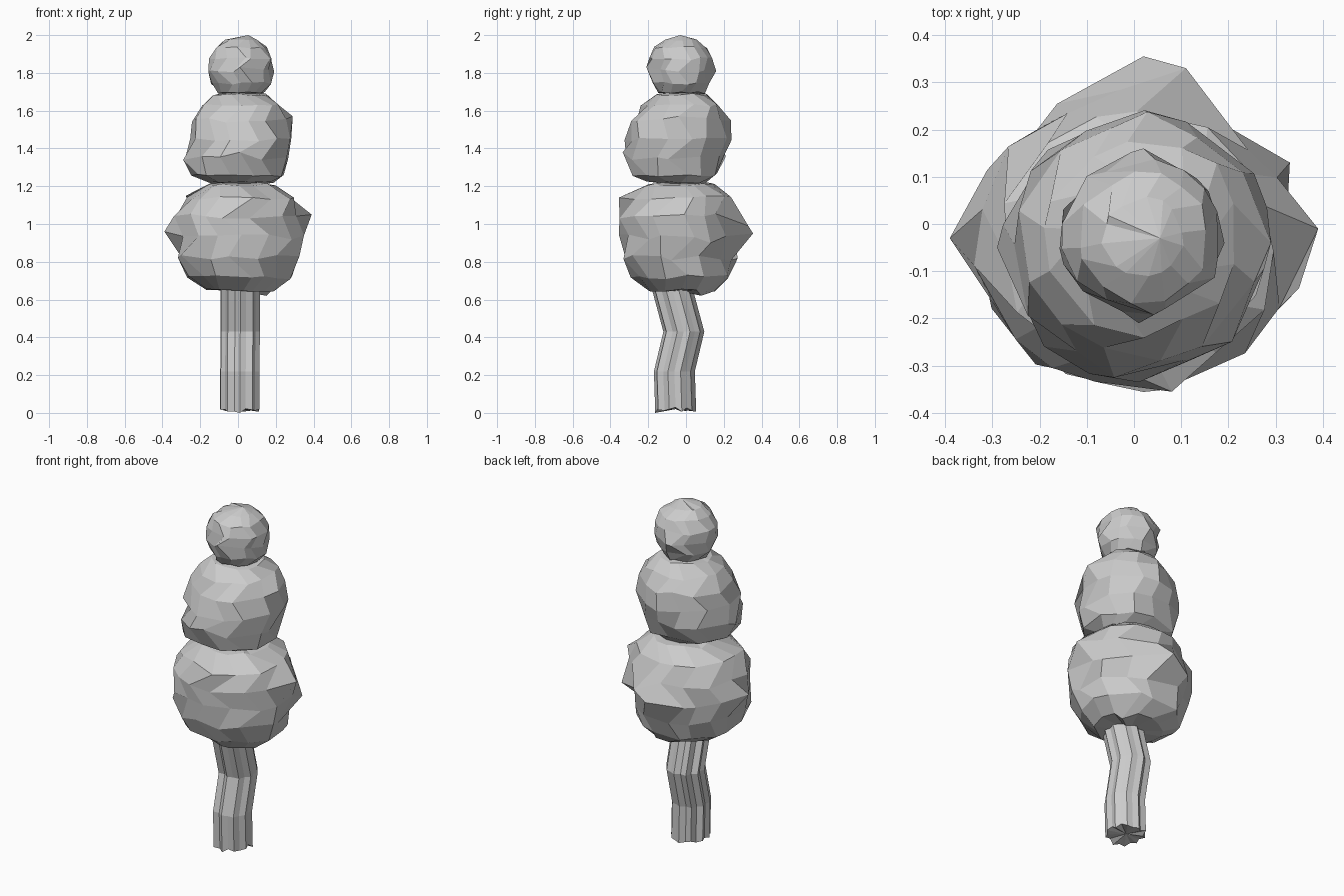
import bpy, bmesh, math, random
from mathutils import Vector

random.seed(7)


def loft(name, rings, ends):
    """Skin rings of points and close both ends with a pole point."""
    bm = bmesh.new()
    vr = [[bm.verts.new(p) for p in ring] for ring in rings]
    n = len(vr[0])
    for a, b in zip(vr, vr[1:]):
        for i in range(n):
            j = (i + 1) % n
            bm.faces.new((a[i], a[j], b[j], b[i]))
    lo, hi = [bm.verts.new(p) for p in ends]
    for i in range(n):
        j = (i + 1) % n
        bm.faces.new((lo, vr[0][j], vr[0][i]))
        bm.faces.new((hi, vr[-1][i], vr[-1][j]))
    mesh = bpy.data.meshes.new(name)
    bm.to_mesh(mesh)
    bm.free()
    obj = bpy.data.objects.new(name, mesh)
    bpy.context.collection.objects.link(obj)
    return obj


def foliage(name, profile, sides, jitter, ends, spikes=()):
    """Lumpy crown; profile rows are (z, x centre, y centre, x radius, y radius)."""
    rings = []
    for k, (z, cx, cy, rx, ry) in enumerate(profile):
        ring = []
        for i in range(sides):
            a = 2 * math.pi * (i + 0.5 * (k % 2) + random.uniform(-.35, .35)) / sides
            s = 1 + random.uniform(-jitter, jitter)
            ring.append((cx + rx * s * math.cos(a), cy + ry * s * math.sin(a),
                         z + random.uniform(-.4, .4) * jitter * (rx + ry)))
        rings.append(ring)
    obj = loft(name, rings, ends)
    # pull the nearest free corners out to the pointed tips
    free = list(obj.data.vertices)
    for s in spikes:
        v = min(free, key=lambda v: (v.co - Vector(s)).length)
        v.co = s
        free.remove(v)
    return obj


# Trunk: irregular ribs, bent in y, ragged foot
sides = 20
ribs = [random.uniform(.106, .114) if i % 2 else random.uniform(.09, .106) for i in range(sides)]
path = [(0.015, 0.01, -0.055), (0.22, 0.01, -0.062), (0.43, 0.012, -0.012), (0.70, 0.012, -0.085)]
rings = []
for k, (z, cx, cy) in enumerate(path):
    rings.append([(cx + r * math.cos(2 * math.pi * i / sides),
                   cy + r * math.sin(2 * math.pi * i / sides),
                   z + (random.uniform(-.01, .015) if k == 0 else 0))
                  for i, r in enumerate(ribs)])
rings[0][15] = (rings[0][15][0], rings[0][15][1], 0)
loft("trunk", rings, [(0.01, -0.055, 0.02), (0.012, -0.085, 0.70)])

# Crown tiers, from bottom to top
foliage("lower_foliage", [
    (0.65, 0.02, -0.02, .19, .17), (0.72, 0.01, -0.03, .285, .26),
    (0.82, -0.005, -0.037, .335, .30), (0.93, 0.0, -0.037, .35, .308),
    (1.04, 0.0, -0.037, .345, .308), (1.14, 0.01, -0.037, .29, .277),
    (1.21, 0.015, -0.035, .18, .19)], 15, .06,
    [(0.01, -0.03, 0.645), (0.01, -0.03, 1.23)],
    [(0.39, -0.01, 1.05), (-0.39, -0.03, 0.96), (0.02, 0.355, 0.95),
     (0.11, 0.33, 0.99), (0.08, -0.355, 1.14), (0.33, 0.13, 0.9),
     (0.15, 0.08, 0.62)])

foliage("middle_foliage", [
    (1.22, 0.02, -0.05, .17, .16), (1.262, 0.0, -0.06, .25, .237),
    (1.35, 0.0, -0.055, .275, .265), (1.45, 0.015, -0.045, .272, .278),
    (1.55, 0.025, -0.035, .262, .258), (1.625, 0.018, -0.025, .215, .205),
    (1.685, 0.01, -0.02, .145, .135)], 13, .06,
    [(0.02, -0.05, 1.205), (0.01, -0.02, 1.705)],
    [(0.29, -0.04, 1.57), (-0.29, -0.05, 1.34), (0.01, -0.335, 1.38)])

foliage("top_foliage", [
    (1.695, 0.02, -0.025, .12, .12), (1.745, 0.018, -0.025, .157, .153),
    (1.81, 0.018, -0.025, .169, .169), (1.875, 0.02, -0.025, .166, .166),
    (1.935, 0.02, -0.03, .138, .138), (1.975, 0.02, -0.03, .085, .085)],
    14, .06, [(0.02, -0.025, 1.685), (0.055, -0.03, 2.0)],
    [(0.01, -0.21, 1.83), (0.02, 0.16, 1.81)])
